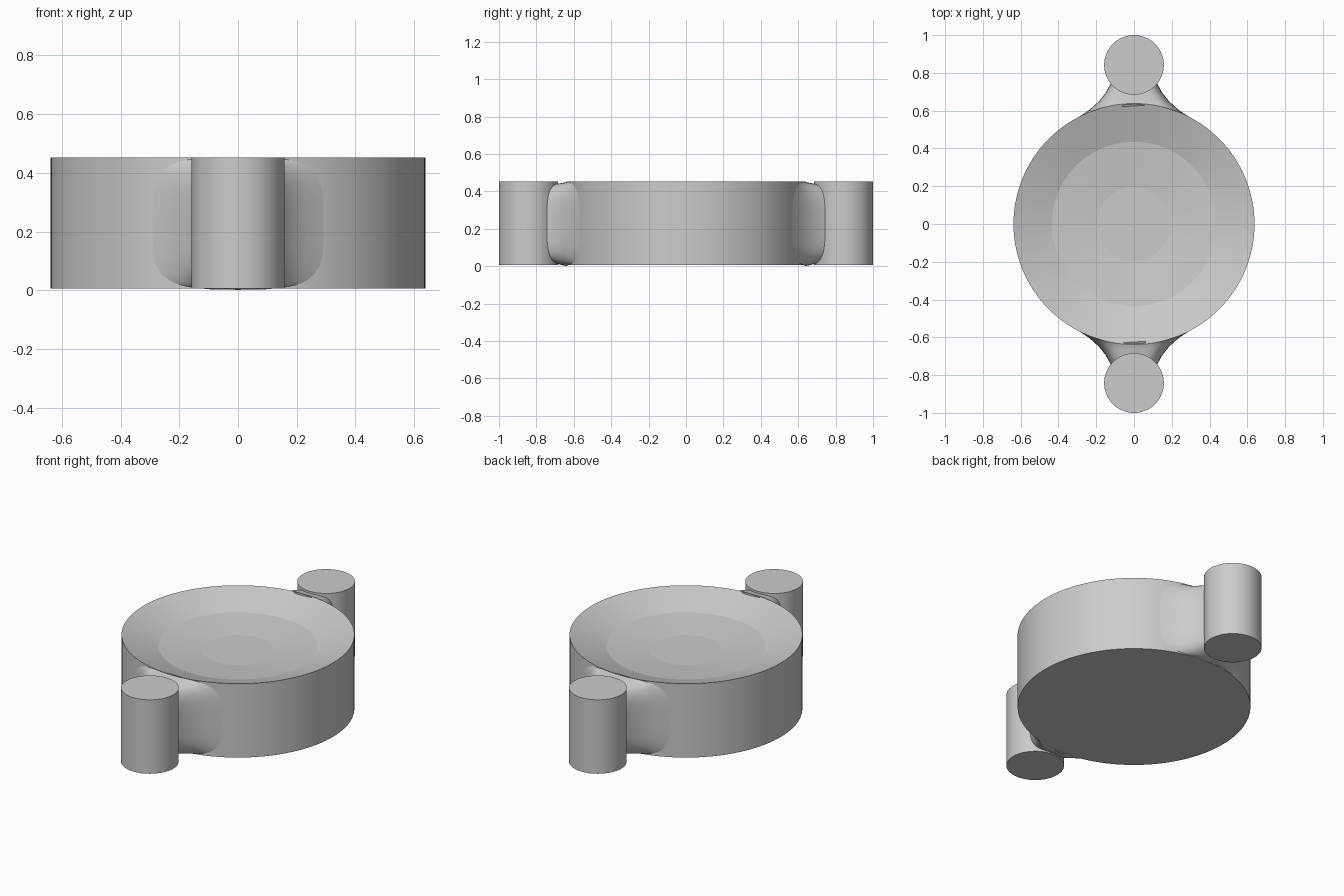
import bpy, bmesh, math

if "Cube" in bpy.data.objects:
    bpy.data.objects.remove(bpy.data.objects["Cube"])

grey = bpy.data.materials.new("plain grey")
grey.diffuse_color = (0.6, 0.6, 0.6, 1)
grey.use_nodes = True
grey.node_tree.nodes["Principled BSDF"].inputs["Base Color"].default_value = grey.diffuse_color

R = 0.638              # basin radius
Z0, Z1 = 0.006, 0.453  # underside and rim heights


def finish(name, bm, angle):
    bmesh.ops.recalc_face_normals(bm, faces=bm.faces)
    me = bpy.data.meshes.new(name)
    bm.to_mesh(me)
    bm.free()
    me.materials.append(grey)
    ob = bpy.data.objects.new(name, me)
    bpy.context.collection.objects.link(ob)
    bpy.ops.object.select_all(action='DESELECT')
    ob.select_set(True)
    bpy.context.view_layer.objects.active = ob
    bpy.ops.object.shade_smooth_by_angle(angle=math.radians(angle))


def loft(name, rings, angle):
    """Skin closed rings of points and cap both ends."""
    bm = bmesh.new()
    loops = [[bm.verts.new(p) for p in ring] for ring in rings]
    n = len(loops[0])
    for a, b in zip(loops, loops[1:]):
        for i in range(n):
            j = (i + 1) % n
            bm.faces.new((a[i], a[j], b[j], b[i]))
    bm.faces.new(loops[0])
    bm.faces.new(loops[-1])
    finish(name, bm, angle)


def circle(r, z, y=0, n=128):
    return [(r * math.cos(2 * math.pi * i / n),
             y + r * math.sin(2 * math.pi * i / n), z) for i in range(n)]


# Round basin with a shallow stepped-slope dish in the top
loft("basin", [circle(R, Z0), circle(R, Z1), circle(0.435, Z1 - 0.07),
               circle(0.195, Z1 - 0.095)], 4)

# Flared web sections: edge y, half width, arc amount, bottom z, top z
SECTIONS = [(0.565, 0.295, 1.0, 0.006, 0.452),
            (0.605, 0.235, 0.8, 0.002, 0.450),
            (0.650, 0.185, 0.5, 0.006, 0.445),
            (0.695, 0.150, 0.2, 0.016, 0.439),
            (0.740, 0.125, 0.0, 0.030, 0.430),
            (0.780, 0.110, 0.0, 0.040, 0.420)]


def web_ring(section, side, n=64):
    y, w, k, lo, hi = section
    ring = []
    for i in range(n):
        a = 2 * math.pi * i / n
        c, s = math.cos(a), math.sin(a)
        x = w * math.copysign(abs(c) ** 0.5, c)
        z = (lo + hi) / 2 + (hi - lo) / 2 * math.copysign(abs(s) ** 0.5, s)
        r = R - 0.002
        bulge = k * (math.sqrt(r * r - x * x) - math.sqrt(r * r - w * w))
        ring.append((x, side * (y + bulge), z))
    return ring


# Post and joining web at the front and the back
for side, label in ((-1, "front"), (1, "back")):
    loft(label + "_post", [circle(0.158, Z0, side * 0.842),
                           circle(0.158, Z1, side * 0.842)], 30)
    loft(label + "_web", [web_ring(s, side) for s in SECTIONS], 50)
